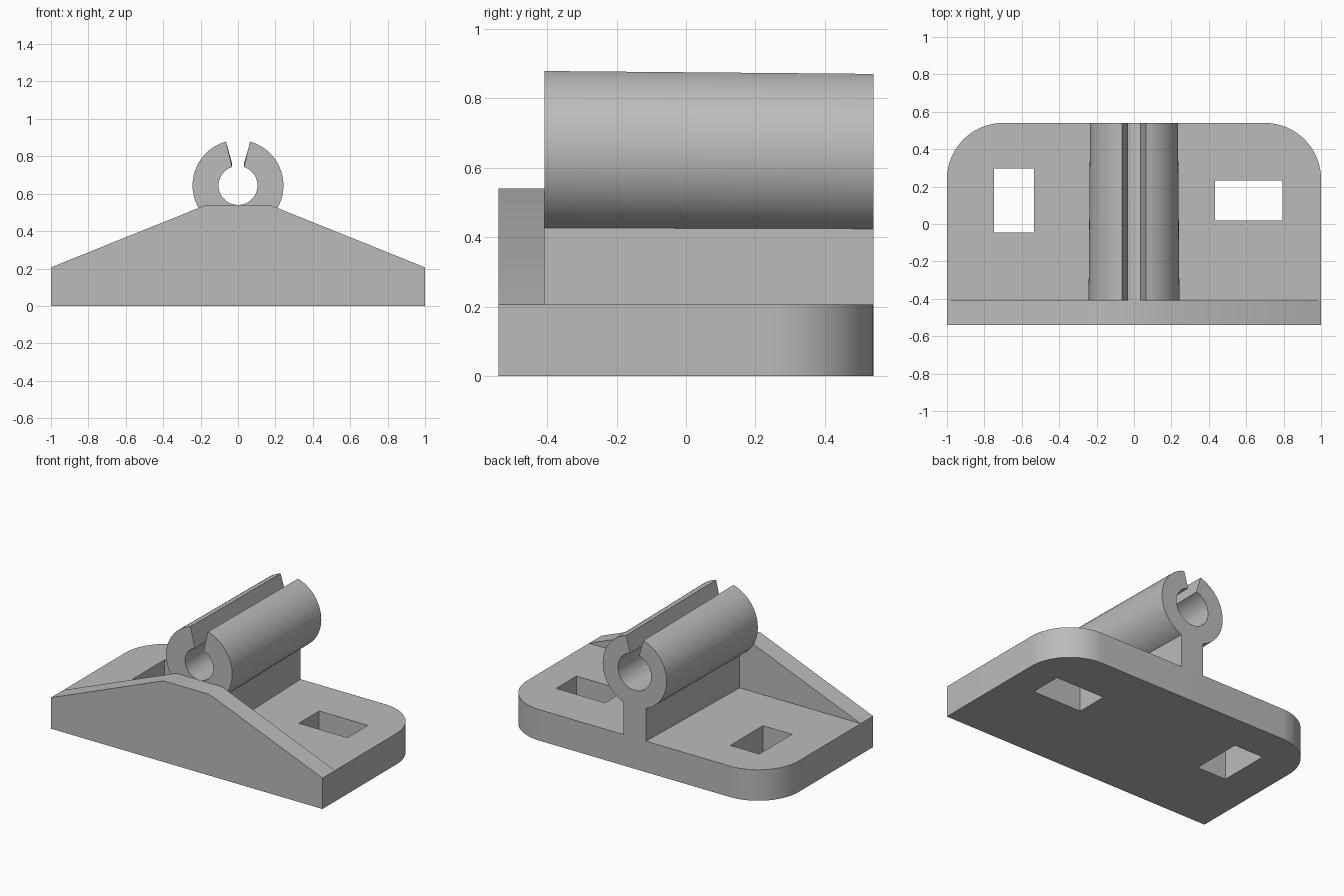
import bpy, bmesh
from math import sin, cos, pi, asin, sqrt, radians

cube = bpy.data.objects.get("Cube")
if cube:
    bpy.data.objects.remove(cube)

grey = bpy.data.materials.new("plain grey")
grey.use_nodes = True
GREY = (0.5, 0.5, 0.5, 1)
grey.diffuse_color = GREY
grey.node_tree.nodes["Principled BSDF"].inputs["Base Color"].default_value = GREY

BASE_TOP = 0.206
FRONT, WALL_BACK, BACK = -0.54, -0.408, 0.54


def finish(obj):
    obj.data.materials.clear()
    obj.data.materials.append(grey)
    bpy.ops.object.select_all(action="DESELECT")
    obj.select_set(True)
    bpy.context.view_layer.objects.active = obj
    bpy.ops.object.shade_smooth_by_angle(angle=radians(25))


def arc(cx, cy, r, start, end, steps):
    return [(cx + r * cos(start + (end - start) * i / steps),
             cy + r * sin(start + (end - start) * i / steps)) for i in range(steps + 1)]


def loft(name, front_profile, back_profile, y0, y1):
    """Solid between two matching x-z profiles placed at y0 and y1."""
    bm = bmesh.new()
    a = [bm.verts.new((x, y0, z)) for x, z in front_profile]
    b = [bm.verts.new((x, y1, z)) for x, z in back_profile]
    bm.faces.new(a)
    bm.faces.new(b[::-1])
    for i in range(len(a)):
        j = (i + 1) % len(a)
        bm.faces.new((a[i], b[i], b[j], a[j]))
    bmesh.ops.recalc_face_normals(bm, faces=bm.faces)
    mesh = bpy.data.meshes.new(name)
    bm.to_mesh(mesh)
    bm.free()
    obj = bpy.data.objects.new(name, mesh)
    bpy.context.collection.objects.link(obj)
    finish(obj)


def rectangle(x0, x1, y0, y1):
    return [(x0, y0), (x1, y0), (x1, y1), (x0, y1)]


# Base plate: rounded rear corners and two rectangular through holes
R = 0.3
outline = [(-1, FRONT), (1, FRONT)]
outline += arc(1 - R, BACK - R, R, 0, pi / 2, 20)
outline += arc(R - 1, BACK - R, R, pi / 2, pi, 20)
curve = bpy.data.curves.new("base_plate", "CURVE")
curve.dimensions = "2D"
curve.fill_mode = "BOTH"
curve.extrude = BASE_TOP / 2
for loop in (outline,
             rectangle(-0.748, -0.534, -0.046, 0.297),
             rectangle(0.434, 0.793, 0.019, 0.233)):
    spline = curve.splines.new("POLY")
    spline.points.add(len(loop) - 1)
    for point, (x, y) in zip(spline.points, loop):
        point.co = (x, y, 0, 1)
    spline.use_cyclic_u = True
base = bpy.data.objects.new("base_plate", curve)
bpy.context.collection.objects.link(base)
bpy.ops.object.select_all(action="DESELECT")
base.select_set(True)
bpy.context.view_layer.objects.active = base
bpy.ops.object.convert(target="MESH")
base = bpy.context.view_layer.objects.active
bm = bmesh.new()
bm.from_mesh(base.data)
bmesh.ops.remove_doubles(bm, verts=bm.verts, dist=1e-5)
bmesh.ops.translate(bm, verts=bm.verts, vec=(0, 0, BASE_TOP / 2))
bmesh.ops.recalc_face_normals(bm, faces=bm.faces)
bm.to_mesh(base.data)
bm.free()
finish(base)

# Front wall with sloping shoulders
wall = [(-1, BASE_TOP), (1, BASE_TOP), (0.17, 0.54), (-0.17, 0.54)]
loft("front_wall", wall, wall, FRONT, WALL_BACK)


# Slotted tube on its web, slightly tapered towards the back
def clip_profile(outer, inner, web):
    cz = 0.644
    slot_out, slot_in = asin(0.064 / outer), asin(0.032 / inner)
    foot = asin(web / outer)
    right = arc(0, cz, outer, pi / 2 - slot_out, foot - pi / 2, 32)
    left = [(-x, z) for x, z in reversed(right)]
    bore = arc(0, cz, inner, pi / 2 + slot_in, 2.5 * pi - slot_in, 48)
    return right + [(web, BASE_TOP), (-web, BASE_TOP)] + left + bore


loft("slotted_tube_and_web", clip_profile(0.243, 0.104, 0.109),
     clip_profile(0.235, 0.122, 0.083), WALL_BACK, BACK)
